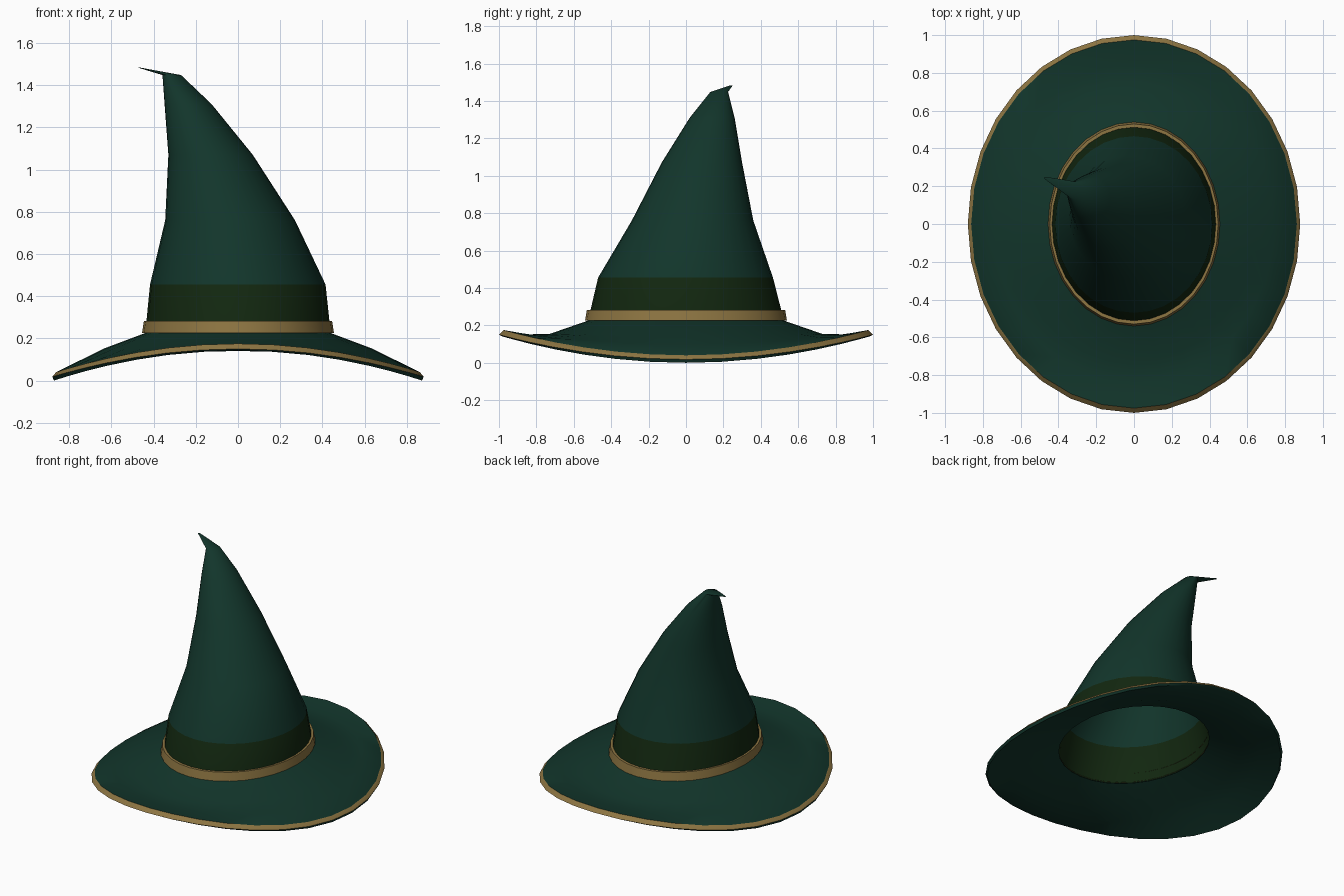
import bpy, math

if "Cube" in bpy.data.objects:
    bpy.data.objects.remove(bpy.data.objects["Cube"])

SEG = 32


def material(name, rgb):
    m = bpy.data.materials.new(name)
    m.diffuse_color = (*rgb, 1)
    m.use_nodes = True
    m.node_tree.nodes["Principled BSDF"].inputs["Base Color"].default_value = m.diffuse_color
    return m


TEAL = material("dark teal felt", (0.006, 0.036, 0.024))
OLIVE = material("dark green band", (0.006, 0.020, 0.005))
GOLD = material("antique gold", (0.27, 0.18, 0.055))


def loft(name, rings, mats, row_mats, closed=False, cap=False, angle=40):
    """Skin elliptical rings (cx, cy, rx, ry, z_side, z_front); one material per row."""
    verts, faces, idx = [], [], []
    for cx, cy, rx, ry, zs, zf in rings:
        for i in range(SEG):
            a = 2 * math.pi * i / SEG
            c, s = math.cos(a), math.sin(a)
            verts.append((cx + rx * c, cy + ry * s, zs + (zf - zs) * s * s))
    n = len(rings)
    for j in range(n if closed else n - 1):
        k = (j + 1) % n
        for i in range(SEG):
            h = (i + 1) % SEG
            faces.append((j * SEG + i, j * SEG + h, k * SEG + h, k * SEG + i))
            idx.append(row_mats[j])
    if cap:
        faces.append(tuple(range((n - 1) * SEG, n * SEG)))
        idx.append(row_mats[-1])
    me = bpy.data.meshes.new(name)
    me.from_pydata(verts, [], faces)
    for m in mats:
        me.materials.append(m)
    me.polygons.foreach_set("material_index", idx)
    me.update()
    ob = bpy.data.objects.new(name, me)
    bpy.context.collection.objects.link(ob)
    bpy.ops.object.select_all(action='DESELECT')
    ob.select_set(True)
    bpy.context.view_layer.objects.active = ob
    bpy.ops.object.shade_smooth_by_angle(angle=math.radians(angle))
    return ob


# brim: underside from the opening outwards, folded lip, gold trim, then the top side
brim = [
    (0.435, 0.52, 0.215, 0.215),
    (0.64, 0.73, 0.135, 0.142),
    (0.74, 0.85, 0.088, 0.140),
    (0.872, 0.985, 0.0, 0.142),
    (0.88, 1.0, 0.018, 0.150),
    (0.862, 0.975, 0.040, 0.175),
    (0.74, 0.85, 0.100, 0.152),
    (0.64, 0.73, 0.150, 0.154),
    (0.44, 0.525, 0.225, 0.225),
]
loft("brim", [(0, 0, *r) for r in brim], [TEAL, GOLD], [0, 0, 0, 0, 1, 0, 0, 0])

# crown: leaning cone given by x and y extents at each height, with a painted lower band
crown = [
    (-0.44, 0.44, -0.525, 0.525, 0.22),
    (-0.417, 0.415, -0.47, 0.465, 0.455),
    (-0.345, 0.27, -0.29, 0.36, 0.76),
    (-0.33, 0.07, -0.13, 0.30, 1.07),
    (-0.348, -0.125, 0.02, 0.26, 1.31),
    (-0.358, -0.27, 0.13, 0.225, 1.448),
    (-0.474, -0.462, 0.236, 0.25, 1.483),
]
loft("crown",
     [((a + b) / 2, (c + d) / 2, (b - a) / 2, (d - c) / 2, z, z) for a, b, c, d, z in crown],
     [OLIVE, TEAL], [0, 1, 1, 1, 1, 1], cap=True)

# gold belt around the base of the crown
belt = [(0.437, 0.522, 0.225), (0.455, 0.54, 0.225), (0.446, 0.53, 0.282), (0.432, 0.512, 0.282)]
loft("belt", [(0, 0, rx, ry, z, z) for rx, ry, z in belt], [GOLD], [0] * 3)
